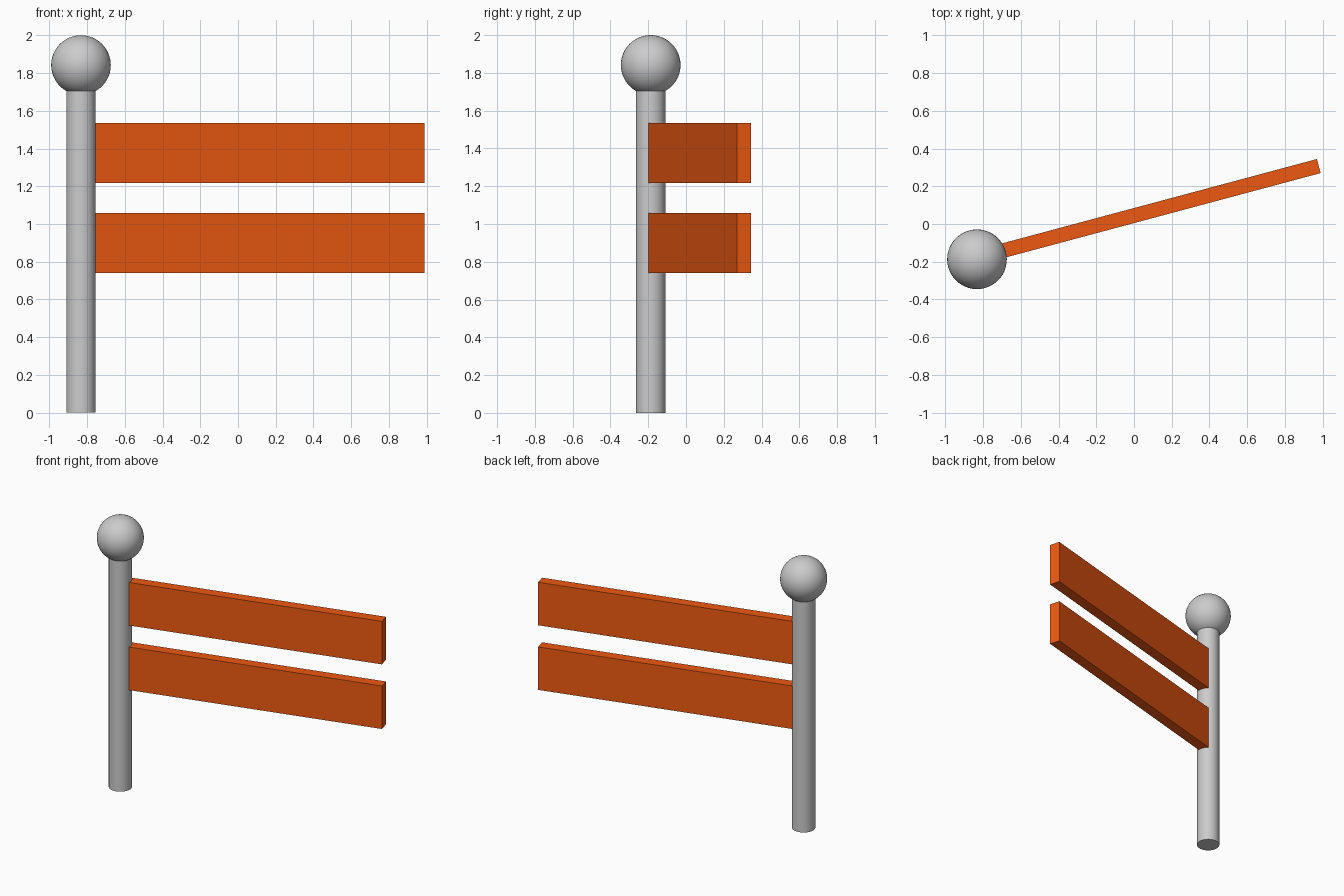
import bpy
import math

if "Cube" in bpy.data.objects:
    bpy.data.objects.remove(bpy.data.objects["Cube"])

POST_X, POST_Y = -0.832, -0.187
ANGLE = math.radians(15)

orange = bpy.data.materials.new("orange_paint")
orange.diffuse_color = (0.85, 0.10, 0.006, 1)
orange.use_nodes = True
orange.node_tree.nodes["Principled BSDF"].inputs["Base Color"].default_value = orange.diffuse_color

# Round post
bpy.ops.mesh.primitive_cylinder_add(vertices=48, radius=0.078, depth=1.72,
                                    location=(POST_X, POST_Y, 0.86))
bpy.context.object.name = "post"
bpy.ops.object.shade_smooth_by_angle(angle=math.radians(40))

# Ball on top of the post
bpy.ops.mesh.primitive_uv_sphere_add(segments=48, ring_count=24, radius=0.158,
                                     location=(POST_X, POST_Y, 1.842))
bpy.context.object.name = "ball_finial"
bpy.ops.object.shade_smooth()


def add_board(name, z):
    """Thin plank running from inside the post out to the free tip."""
    length, thickness, height = 1.865, 0.077, 0.318
    tip_x, tip_y = 0.979, 0.307
    bpy.ops.mesh.primitive_cube_add(
        size=1,
        location=(tip_x - math.cos(ANGLE) * length / 2,
                  tip_y - math.sin(ANGLE) * length / 2, z),
        rotation=(0, 0, ANGLE))
    board = bpy.context.object
    board.name = name
    board.scale = (length, thickness, height)
    board.data.materials.append(orange)


# Two boards swung slightly to the back
add_board("lower_board", 0.899)
add_board("upper_board", 1.377)
